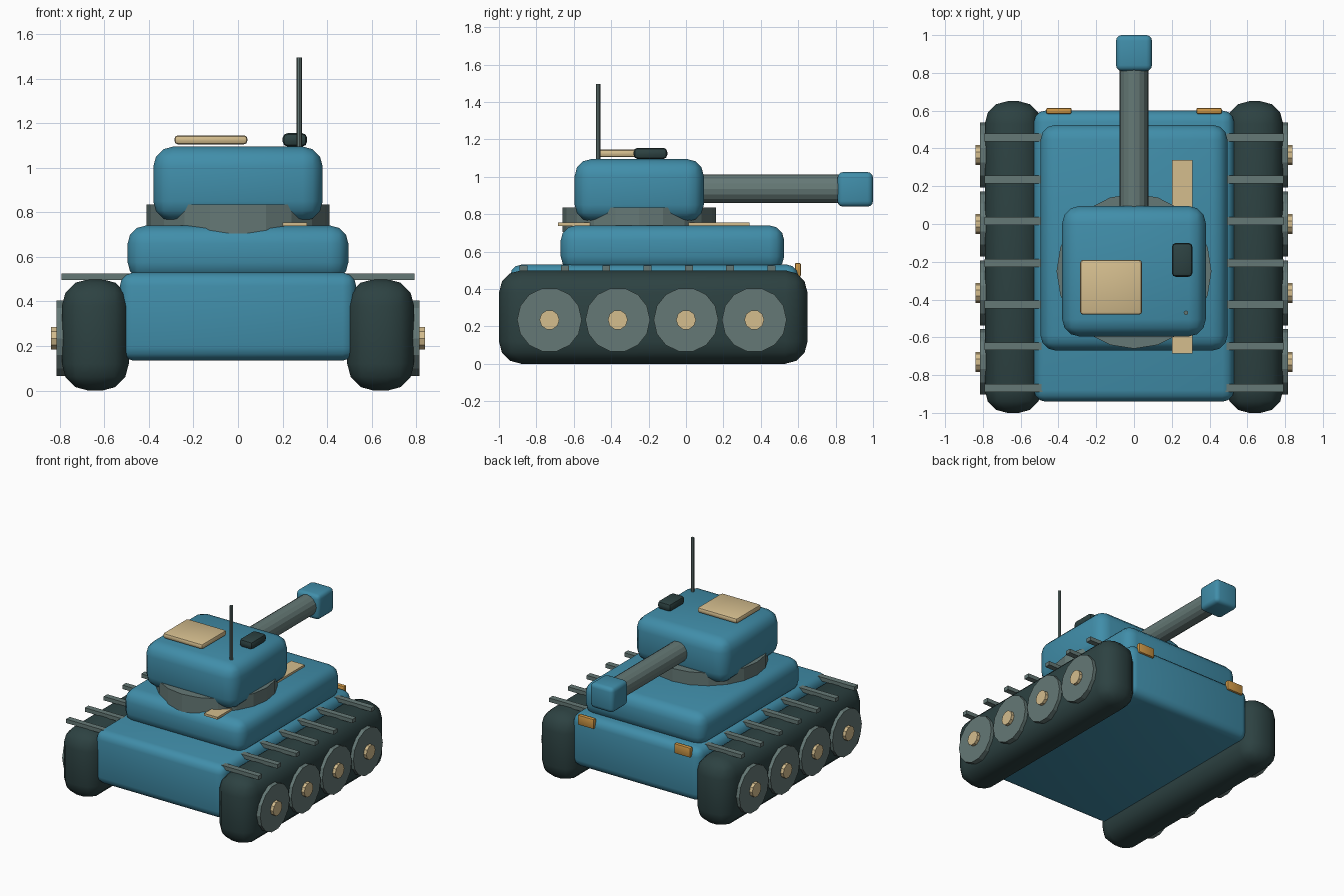
import bpy, math

if "Cube" in bpy.data.objects:
    bpy.data.objects.remove(bpy.data.objects["Cube"])


def material(name, rgb):
    m = bpy.data.materials.new(name)
    m.diffuse_color = (*rgb, 1)
    m.use_nodes = True
    m.node_tree.nodes["Principled BSDF"].inputs["Base Color"].default_value = m.diffuse_color
    return m


TEAL = material("teal_paint", (0.052, 0.270, 0.400))
TAN = material("tan_paint", (0.660, 0.510, 0.270))
DARK = material("dark_rubber", (0.026, 0.054, 0.054))
GREY = material("grey_metal", (0.130, 0.190, 0.180))
ORANGE = material("orange_lamp", (0.610, 0.305, 0.060))


def finish(obj, name, mat, angle):
    obj.name = name
    obj.data.materials.append(mat)
    bpy.ops.object.shade_smooth_by_angle(angle=math.radians(angle))
    return obj


def box(name, mat, x, y, z, bevel=0.0, segments=3):
    """Box from (min, max) ranges, with rounded edges."""
    ranges = (x, y, z)
    bpy.ops.mesh.primitive_cube_add(size=1, location=[(a + b) / 2 for a, b in ranges])
    obj = bpy.context.object
    obj.scale = [b - a for a, b in ranges]
    bpy.ops.object.transform_apply(location=False, rotation=False, scale=True)
    if bevel:
        mod = obj.modifiers.new("rounding", 'BEVEL')
        mod.width = bevel
        mod.segments = segments
        bpy.ops.object.modifier_apply(modifier=mod.name)
    return finish(obj, name, mat, 40)


def cylinder(name, mat, sides, radius, length, centre, rotation=(0, 0, 0), angle=10):
    bpy.ops.mesh.primitive_cylinder_add(vertices=sides, radius=radius, depth=length,
                                        location=centre, rotation=rotation)
    return finish(bpy.context.object, name, mat, angle)


# Hull and upper deck
box("hull", TEAL, (-0.53, 0.53), (-0.94, 0.60), (0.135, 0.53), 0.06)
box("upper_deck", TEAL, (-0.495, 0.495), (-0.67, 0.525), (0.495, 0.74), 0.08)
box("deck_stripe", TAN, (0.20, 0.31), (-0.685, 0.34), (0.738, 0.755))

# Turret with its ring, hatch, sight and antenna
cylinder("turret_ring", GREY, 20, 0.41, 0.13, (0, -0.25, 0.77))
box("turret", TEAL, (-0.38, 0.38), (-0.595, 0.095), (0.76, 1.095), 0.09)
box("hatch", TAN, (-0.285, 0.042), (-0.48, -0.19), (1.105, 1.145), 0.015, 2)
box("sight", DARK, (0.20, 0.31), (-0.28, -0.10), (1.095, 1.155), 0.022, 2)
cylinder("antenna", GREY, 8, 0.012, 0.42, (0.275, -0.47, 1.285))

# Gun
cylinder("gun_barrel", GREY, 16, 0.076, 0.86, (0, 0.43, 0.935), (math.pi / 2, 0, 0))
box("muzzle", TEAL, (-0.095, 0.095), (0.81, 1.0), (0.84, 1.025), 0.03)

# Running gear and lamps on both sides
for side, s in (("left", -1), ("right", 1)):
    def span(a, b):
        return tuple(sorted((s * a, s * b)))

    box(f"{side}_track", DARK, span(0.49, 0.79), (-1.0, 0.65), (0, 0.50), 0.12)
    box(f"{side}_lamp", ORANGE, span(0.33, 0.465), (0.582, 0.615), (0.465, 0.54), 0.01, 2)
    for i in range(7):
        y = -0.868 + 0.2208 * i
        box(f"{side}_slat_{i + 1}", GREY, span(0.485, 0.792), (y - 0.021, y + 0.021),
            (0.496, 0.525))
    for i in range(4):
        y = -0.73 + 0.365 * i
        turn = (0, math.pi / 2, 0)
        cylinder(f"{side}_wheel_{i + 1}", GREY, 14, 0.173, 0.05, (s * 0.79, y, 0.235), turn)
        cylinder(f"{side}_hub_{i + 1}", TAN, 10, 0.053, 0.06, (s * 0.808, y, 0.235), turn)
